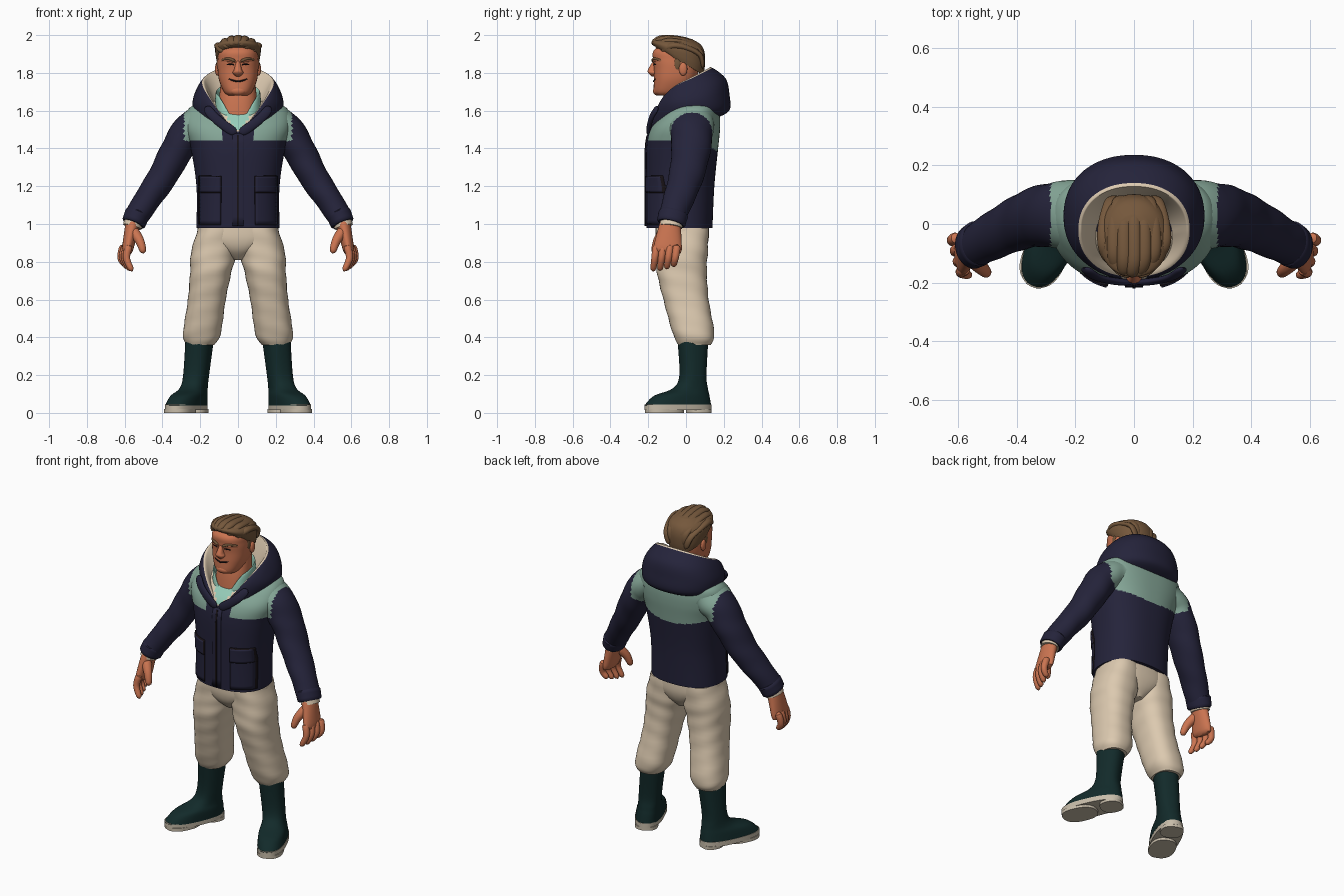
import bpy, bmesh, math
from mathutils import Vector, Matrix

if "Cube" in bpy.data.objects:
    bpy.data.objects.remove(bpy.data.objects["Cube"], do_unlink=True)


def colour(name, *display_values):
    linear = [(value / 255) ** 2.2 for value in display_values] + [1]
    material = bpy.data.materials.new(name)
    material.use_nodes = True
    material.diffuse_color = linear
    shader = next(n for n in material.node_tree.nodes if n.type == 'BSDF_PRINCIPLED')
    shader.inputs["Base Color"].default_value = linear
    return material


navy = colour("navy cloth", 41, 40, 61)
teal = colour("grey teal cloth", 132, 165, 150)
cream = colour("cream cloth", 219, 200, 174)
green = colour("dark green rubber", 25, 46, 46)
skin_tone = colour("tanned skin", 202, 116, 82)
brown = colour("brown hair", 116, 88, 62)
mint = colour("mint shirt", 150, 205, 185)
stone = colour("pale sole rubber", 198, 187, 168)
dark = colour("dark seam", 30, 25, 28)
parts = []


def finish(name, bm, materials):
    mesh = bpy.data.meshes.new(name)
    bm.to_mesh(mesh)
    bm.free()
    for material in materials:
        mesh.materials.append(material)
    obj = bpy.data.objects.new(name, mesh)
    bpy.context.collection.objects.link(obj)
    parts.append(obj)
    return obj


def smooth(points, steps=6):
    """Catmull-Rom interpolation of rows of numbers."""
    result, last = [], len(points) - 1
    for i in range(last):
        span = [points[max(i - 1, 0)], points[i], points[i + 1], points[min(i + 2, last)]]
        for step in range(steps):
            t = step / steps
            result.append([b + t * (c - a + t * (2 * a - 5 * b + 4 * c - d
                                                 + t * (3 * b - a - 3 * c + d))) / 2
                           for a, b, c, d in zip(*span)])
    return result + [list(points[-1])]


def wrap(name, rows, materials, rule=None, loop=False):
    """Skin a stack of rings; rule(centre, progress) picks the material."""
    bm = bmesh.new()
    rings = [[bm.verts.new(point) for point in row] for row in rows]
    count, sides = len(rings), len(rings[0])
    for i in range(count if loop else count - 1):
        lower, upper = rings[i], rings[(i + 1) % count]
        for j in range(sides):
            k = (j + 1) % sides
            face = bm.faces.new((lower[j], lower[k], upper[k], upper[j]))
            if rule:
                face.material_index = rule(face.calc_center_median(), i / (count - 1))
    if not loop:
        bm.faces.new(rings[0])
        bm.faces.new(rings[-1])
    bmesh.ops.recalc_face_normals(bm, faces=bm.faces)
    return finish(name, bm, materials)


def loft(name, rings, materials, rule=None, loop=False, side=1, sides=40, steps=6, power=2.4,
         x=0, lean=0, yaw=0, fold=0, slope=0, level=0, dip=0, dip_width=1):
    """Rings of (height, half width, front, back), optionally tilted or dipped in front."""
    rows = []
    for z, width, front, back in smooth(rings, steps):
        row = []
        for j in range(sides):
            angle = math.tau * j / sides
            c, s = math.cos(angle), math.sin(angle)
            swell = 1 + fold * math.sin(65 * z + 2 * angle)
            px = swell * width * math.copysign(abs(c) ** (2 / power), c)
            py = swell * (back - front) / 2 * math.copysign(abs(s) ** (2 / power), s)
            spot = Vector((px, py + (front + back) / 2, z + slope * (z - level) * s))
            spot.z -= dip * max(0, -s) * max(0, 1 - abs(px) / dip_width)
            spot = Matrix.Rotation(yaw, 3, 'Z') @ spot
            row.append((side * (spot.x + x + lean * (rings[0][0] - z)), spot.y, spot.z))
        rows.append(row)
    return wrap(name, rows, materials, rule, loop)


def tube(name, path, material, thick, wide=None, side=1, ref=(0, 1, 0), ends=.8, fold=0,
         steps=6, others=(), rule=None):
    """Tube with start and end radii: thick across ref, wide along it."""
    wide = wide or thick
    points = [Vector((side * x, y, z)) for x, y, z in smooth(path, steps)]
    last, sides, rows = len(points) - 1, 32, []
    for i, point in enumerate(points):
        u = i / last
        along = (points[min(i + 1, last)] - points[max(i - 1, 0)]).normalized()
        across = Vector(ref).cross(along).normalized()
        third = along.cross(across)
        tip = 1 - ends * abs(2 * u - 1) ** 8
        row = []
        for j in range(sides):
            angle = math.tau * j / sides
            swell = tip * (1 + fold * math.sin(6 * i / steps + 2 * angle))
            row.append(point + swell * (
                across * math.cos(angle) * (thick[0] + u * (thick[1] - thick[0]))
                + third * math.sin(angle) * (wide[0] + u * (wide[1] - wide[0]))))
        rows.append(row)
    return wrap(name, rows, [material, *others], rule)


def ball(name, place, size, material):
    bm = bmesh.new()
    bmesh.ops.create_uvsphere(bm, u_segments=20, v_segments=12, radius=1,
                              matrix=Matrix.LocRotScale(Vector(place), None, Vector(size)))
    return finish(name, bm, [material])


# Jacket body with coloured yoke, and lining and shirt showing at the throat
TORSO = [(.98, .22, -.21, .14), (1.2, .22, -.21, .15), (1.4, .25, -.21, .17), (1.5, .28, -.19, .18),
         (1.57, .28, -.14, .18), (1.62, .25, -.09, .17), (1.65, .17, -.05, .14)]


def jacket_rule(centre, progress):
    out = abs(centre.x)
    if out > .285:
        return 0
    if centre.y > 0:
        return int(centre.z > 1.38 + .8 * out ** 2)
    if out < 1.4 * (centre.z - 1.48):
        return 2 if out < .7 * (centre.z - 1.48) else 3
    return int(centre.z > 1.44 and out > .085)


loft("jacket_body", TORSO, [navy, teal, mint, cream], jacket_rule, sides=128, steps=24)
torso_rows = smooth(TORSO, 24)


def panel(name, x0, x1, z0, z1, lift, material):
    """Thin plate that follows the jacket front."""
    bm = bmesh.new()
    bmesh.ops.create_grid(bm, x_segments=10, y_segments=10, size=.5)
    for vert in bm.verts:
        x = x0 + (x1 - x0) * (vert.co.x + .5)
        z = z0 + (z1 - z0) * (vert.co.y + .5)
        height, width, front, back = min(torso_rows, key=lambda row: abs(row[0] - z))
        reach = (1 - abs(x / width) ** 2.4) ** (1 / 2.4)
        vert.co = (x, (front + back) / 2 - (back - front) / 2 * reach - lift, z)
    thickness = finish(name, bm, [material]).modifiers.new("thickness", 'SOLIDIFY')
    thickness.thickness = lift + .004
    thickness.offset = -1


panel("zip_placket", -.03, .03, .99, 1.48, .006, navy)
panel("zip", -.005, .005, .99, 1.47, .009, dark)

# Hood with pale lining, and shirt collar, both open at the throat
loft("hood", [(1.56, .19, -.14, .16), (1.59, .23, -.17, .23), (1.65, .24, -.18, .23),
              (1.71, .22, -.19, .21), (1.75, .19, -.18, .14), (1.74, .17, -.16, .12),
              (1.65, .13, -.14, .08), (1.57, .11, -.11, .06)],
     [navy, cream], lambda centre, progress: int(progress > .56), loop=True, sides=96,
     power=2.2, slope=.4, level=1.56, dip=.2, dip_width=.21)
loft("shirt_collar", [(1.53, .12, -.15, .07), (1.68, .12, -.14, .07), (1.68, .11, -.13, .06),
                      (1.53, .11, -.12, .06)], [mint], loop=True, sides=64,
     slope=.3, level=1.56, dip=.15, dip_width=.1)

# Neck and head
loft("neck", [(1.5, .1, -.14, .05), (1.65, .1, -.125, .05), (1.76, .09, -.1, .06)], [skin_tone])
loft("head", [(1.68, .05, -.15, -.05), (1.7, .075, -.17, .01), (1.76, .1, -.17, .05),
              (1.82, .108, -.17, .07), (1.87, .108, -.175, .08), (1.92, .1, -.17, .08),
              (1.97, .05, -.1, .03)], [skin_tone], sides=48)
loft("nose", [(1.78, .01, -.18, -.14), (1.8, .028, -.2, -.14), (1.82, .02, -.2, -.14),
              (1.87, .01, -.17, -.14)], [skin_tone], sides=20)
ball("chin", (0, -.15, 1.705), (.045, .025, .025), skin_tone)
tube("mouth", [(-.05, -.161, 1.768), (0, -.172, 1.755), (.05, -.161, 1.768)], dark, (.004, .004))

# Swept-back hair
loft("hair_cap", [(1.86, .11, -.15, .09), (1.89, .118, -.17, .1), (1.93, .12, -.18, .1),
                  (1.96, .1, -.17, .08), (1.98, .06, -.13, .03)], [brown], power=2.2,
     slope=.6, level=1.98)
for i in range(-3, 4):
    x, top = i * .033, 1.982 - (i * .066) ** 2
    front = 5 * x * x - .18
    tube(f"hair_lock_{i + 4}", [(x * .7 - .01, front, top - .03), (x, front + .06, top),
                                (x, 0, top - .01), (x * .8, .075, top - .05),
                                (x * .6, .09, top - .12)],
         brown, thick=(.022, .01), wide=(.027, .02), ref=(1, 0, 0))

# Trouser seat
loft("trouser_seat", [(1, .21, -.16, .12), (.92, .21, -.16, .12), (.86, .12, -.14, .1),
                      (.81, .03, -.09, .06)], [cream])

for side, word in ((1, "left"), (-1, "right")):
    # Face details
    tube(f"{word}_brow_ridge", [(.01, -.17, 1.86), (.05, -.16, 1.867), (.09, -.12, 1.86)],
         skin_tone, thick=(.01, .01), side=side)
    tube(f"{word}_eyebrow", [(.015, -.178, 1.862), (.05, -.168, 1.875), (.09, -.13, 1.867)],
         brown, thick=(.008, .006), side=side)
    tube(f"{word}_eye", [(.02, -.17, 1.843), (.04, -.167, 1.846), (.06, -.157, 1.843)],
         dark, thick=(.004, .004), side=side)
    ball(f"{word}_ear", (side * .11, -.015, 1.82), (.012, .022, .035), skin_tone)
    ball(f"{word}_sideburn", (side * .105, -.045, 1.85), (.008, .018, .035), brown)

    # Jacket lapel, and pockets backed by dark seams
    tube(f"{word}_lapel", [(.01, -.2, 1.48), (.07, -.195, 1.52), (.13, -.18, 1.57),
                           (.17, -.15, 1.62)],
         navy, thick=(.025, .025), wide=(.012, .012), side=side)
    for label, bottom, top, lift in (("pocket", 1, 1.2, .01), ("pocket_flap", 1.17, 1.25, .017)):
        for suffix, grow, material in (("", 0, navy), ("_seam", .005, dark)):
            inner, outer = sorted((side * (.095 - grow), side * (.205 + grow)))
            panel(f"{word}_{label}{suffix}", inner, outer, bottom - grow, top + grow,
                  lift - grow, material)

    # Sleeve set into the yoke, and cuff
    tube(f"{word}_sleeve", [(.18, .03, 1.54), (.26, .03, 1.49), (.33, .025, 1.38), (.4, 0, 1.25),
                            (.48, -.04, 1.13), (.55, -.08, 1.02)], navy, thick=(.1, .062),
         wide=(.125, .07), side=side, ends=0, fold=.015, steps=20, others=(teal, mint, cream),
         rule=jacket_rule)
    tube(f"{word}_cuff", [(.53, -.065, 1.06), (.555, -.08, 1)], navy,
         thick=(.067, .063), wide=(.08, .076), side=side, ends=.1)
    tube(f"{word}_cuff_lining", [(.55, -.075, 1.02), (.56, -.08, .985)], cream,
         thick=(.05, .05), wide=(.06, .06), side=side, ends=0)

    # Hand
    tube(f"{word}_palm", [(.55, -.08, 1.03), (.57, -.09, .94), (.59, -.1, .84)], skin_tone,
         thick=(.042, .028), wide=(.05, .082), side=side, ends=.5)
    for n, label in enumerate(("index", "middle", "ring", "little")):
        x, y = .575 + .01 * n, -.155 + .036 * n
        tube(f"{word}_{label}_finger", [(x, y, .89), (x + .015, y - .01, .82),
                                        (x - .015, y - .02, .75 + .003 * n * n)],
             skin_tone, thick=(.022, .015), side=side)
    tube(f"{word}_thumb", [(.56, -.11, .97), (.52, -.15, .91), (.5, -.17, .845)],
         skin_tone, thick=(.032, .016), side=side)

    # Trouser leg, gathered over the boot
    loft(f"{word}_trouser_leg", [(.98, .1, -.16, .12), (.85, .12, -.155, .115),
                                 (.75, .11, -.155, .11), (.6, .1, -.12, .12),
                                 (.42, .1, -.07, .15), (.36, .075, -.04, .13)],
         [cream], side=side, x=.11, lean=.145, fold=.015)

    # Boot and treaded sole
    loft(f"{word}_boot", [(.38, .07, -.04, .12), (.2, .065, -.03, .11), (.13, .065, -.07, .12),
                          (.09, .075, -.18, .13), (.04, .08, -.235, .14)],
         [green], side=side, x=.22, lean=.1, yaw=.42)
    foot = dict(side=side, x=.255, yaw=.42)
    loft(f"{word}_sole", [(.015, .08, -.234, .142), (.045, .08, -.234, .142)], [stone], **foot)
    loft(f"{word}_sole_tread", [(0, .075, -.23, -.02), (.02, .075, -.23, -.02)], [stone], **foot)
    loft(f"{word}_heel", [(0, .065, .01, .14), (.02, .065, .01, .14)], [stone], **foot)

# Smooth shading that keeps real edges crisp
bpy.ops.object.select_all(action='DESELECT')
for obj in parts:
    obj.select_set(True)
bpy.context.view_layer.objects.active = parts[0]
bpy.ops.object.shade_smooth_by_angle(angle=math.radians(42))
